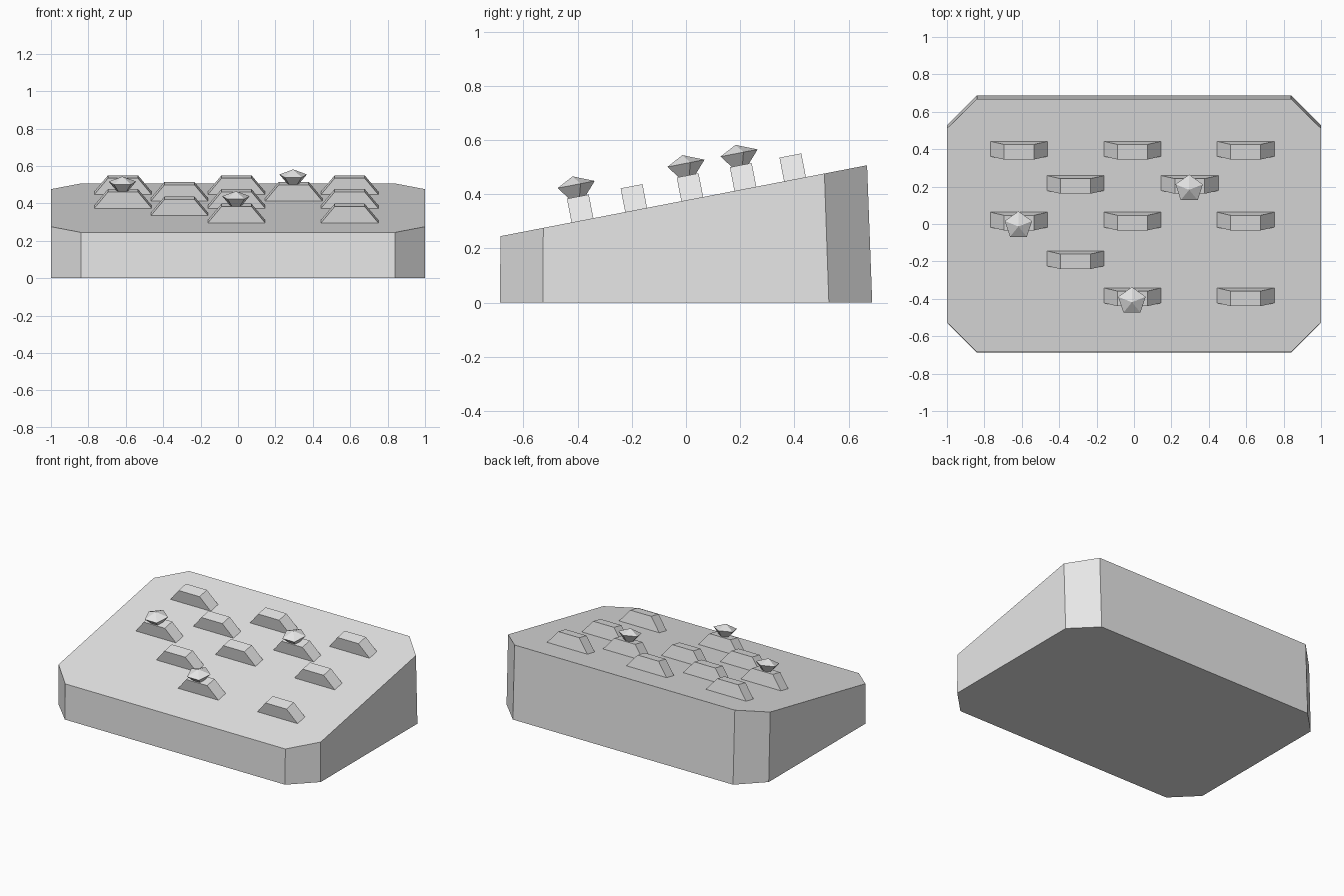
import bpy, bmesh, math
from mathutils import Matrix, Vector

cube = bpy.data.objects.get("Cube")
if cube:
    bpy.data.objects.remove(cube, do_unlink=True)

grey = bpy.data.materials.new("plain grey")
grey.use_nodes = True
grey.diffuse_color = (0.8, 0.8, 0.8, 1)
grey.node_tree.nodes["Principled BSDF"].inputs["Base Color"].default_value = (0.8, 0.8, 0.8, 1)

SLOPE = 0.1934
TILT = Matrix.Rotation(math.atan(SLOPE), 4, 'X')


def surface_z(y):
    return 0.3775 + SLOPE * y


def loft(name, rings, matrix=None):
    """Skin rings of equal size; a single-point last ring makes an apex."""
    bm = bmesh.new()
    loops = [[bm.verts.new(p) for p in ring] for ring in rings]
    n = len(loops[0])
    bm.faces.new(loops[0][::-1])
    for low, high in zip(loops, loops[1:]):
        for i in range(n):
            j = (i + 1) % n
            if len(high) == 1:
                bm.faces.new((low[i], low[j], high[0]))
            else:
                bm.faces.new((low[i], low[j], high[j], high[i]))
    if len(loops[-1]) > 1:
        bm.faces.new(loops[-1])
    bmesh.ops.recalc_face_normals(bm, faces=bm.faces)
    mesh = bpy.data.meshes.new(name)
    bm.to_mesh(mesh)
    bm.free()
    mesh.materials.append(grey)
    obj = bpy.data.objects.new(name, mesh)
    if matrix:
        obj.matrix_world = matrix
    bpy.context.collection.objects.link(obj)
    return obj


def rectangle(hx, hy, z):
    return [(-hx, -hy, z), (hx, -hy, z), (hx, hy, z), (-hx, hy, z)]


def pentagon(radius, z):
    turns = [math.pi / 2 + math.tau * i / 5 for i in range(5)]
    return [(radius * math.cos(a), radius * math.sin(a), z) for a in turns]


# Wedge-shaped base with clipped corners and a sloping top
X, Y, CUT = 1.0, 0.687, 0.16
bottom = [(-X + CUT, -Y, 0), (X - CUT, -Y, 0), (X, -Y + CUT, 0), (X, Y - CUT, 0),
          (X - CUT, Y, 0), (-X + CUT, Y, 0), (-X, Y - CUT, 0), (-X, -Y + CUT, 0)]
top = []
for x, y, z in bottom:
    y = 0.984 * y - 0.008
    top.append((x, y, surface_z(y)))
loft("base", [bottom, top])

# Tapered blocks on the slope: row position, then columns used
columns = [-0.615, -0.313, -0.008, 0.298, 0.597]
rows = [(0.402, (0, 2, 4)), (0.219, (1, 3)), (0.023, (0, 2, 4)),
        (-0.184, (1,)), (-0.382, (2, 4))]
gem_spots = {(1, 3), (2, 0), (4, 2)}
BLOCK_H = 0.089

for r, (y, used) in enumerate(rows):
    for c in used:
        place = Matrix.Translation(Vector((columns[c], y, surface_z(y)))) @ TILT
        loft(f"block_{r + 1}_{c + 1}",
             [rectangle(0.155, 0.041, -0.002), rectangle(0.08, 0.041, BLOCK_H)], place)
        # Five-sided gems standing on some blocks
        if (r, c) in gem_spots:
            seat = place @ Matrix.Translation((-0.003, -0.005, BLOCK_H))
            loft(f"gem_{r + 1}_{c + 1}",
                 [pentagon(0.036, 0), pentagon(0.077, 0.045), [(0, 0, 0.077)]], seat)
